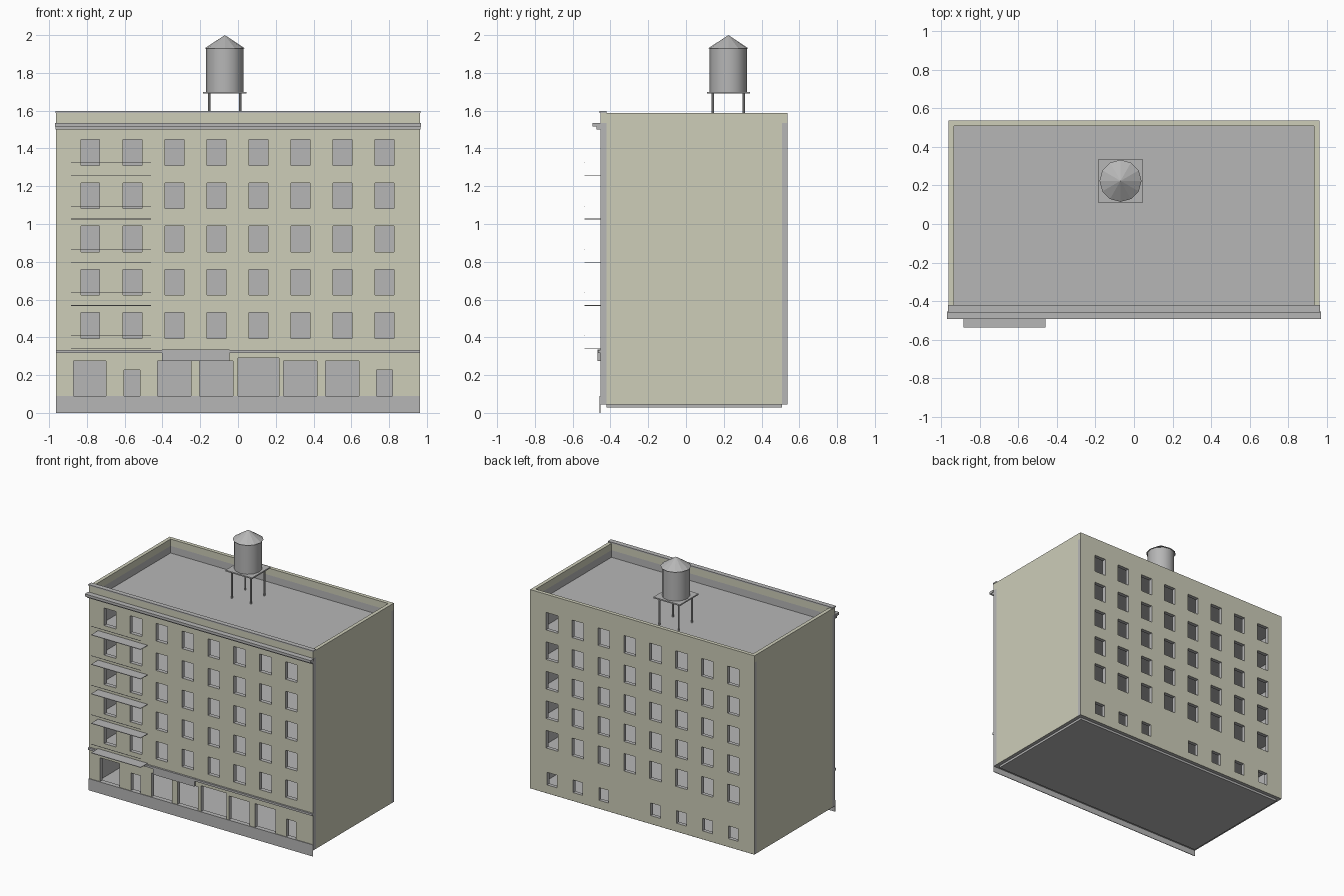
import bpy, bmesh, math
from mathutils import Vector

if "Cube" in bpy.data.objects:
    bpy.data.objects.remove(bpy.data.objects["Cube"])


def material(name, rgb):
    m = bpy.data.materials.new(name)
    m.diffuse_color = (*rgb, 1.0)
    m.use_nodes = True
    m.node_tree.nodes["Principled BSDF"].inputs["Base Color"].default_value = m.diffuse_color
    return m


BEIGE = material("beige_masonry", (0.61, 0.61, 0.485))
GRAY = material("plain_gray", (0.47, 0.47, 0.47))

# Main dimensions
X, XI = 0.963, 0.935            # outer and inner half width
YF, YFI = -0.453, -0.421        # front wall, outer and inner
YB, YBI = 0.537, 0.508          # back wall, outer and inner
Z0, Z1, ZTOP = 0.045, 1.535, 1.588
STOREY, ROOF = 0.23, 1.48
COLUMNS = [-0.782 + 0.2225 * i for i in range(8)]


def finish(name, bm, outward=None, mat=GRAY):
    """Make an object; with outward given, faces that way are beige, the rest gray."""
    bmesh.ops.recalc_face_normals(bm, faces=bm.faces)
    mesh = bpy.data.meshes.new(name)
    if outward is None:
        mesh.materials.append(mat)
    else:
        mesh.materials.append(GRAY)
        mesh.materials.append(BEIGE)
        for f in bm.faces:
            f.normal_update()
            f.material_index = int(f.normal.dot(Vector(outward)) > 0.9)
    bm.to_mesh(mesh)
    bm.free()
    ob = bpy.data.objects.new(name, mesh)
    bpy.context.collection.objects.link(ob)
    return ob


def box(name, x0, x1, y0, y1, z0, z1, mat=GRAY, outward=None):
    bm = bmesh.new()
    bmesh.ops.create_cube(bm, size=1)
    for v in bm.verts:
        v.co = ((x0 + x1) / 2 + v.co.x * (x1 - x0),
                (y0 + y1) / 2 + v.co.y * (y1 - y0),
                (z0 + z1) / 2 + v.co.z * (z1 - z0))
    return finish(name, bm, outward, mat)


def pierced_wall(name, y_out, y_in, holes):
    """Wall sheet with rectangular openings (x0, x1, z0, z1), extruded to its thickness."""
    xs = sorted({-X, X} | {round(v, 4) for h in holes for v in h[:2]})
    zs = sorted({Z0, Z1} | {round(v, 4) for h in holes for v in h[2:]})
    bm = bmesh.new()
    grid = [[bm.verts.new((x, y_out, z)) for z in zs] for x in xs]
    for i in range(len(xs) - 1):
        for j in range(len(zs) - 1):
            cx, cz = (xs[i] + xs[i + 1]) / 2, (zs[j] + zs[j + 1]) / 2
            if not any(a < cx < b and c < cz < d for a, b, c, d in holes):
                bm.faces.new((grid[i][j], grid[i + 1][j],
                              grid[i + 1][j + 1], grid[i][j + 1]))
    bmesh.ops.delete(bm, geom=[v for v in bm.verts if not v.link_faces], context='VERTS')
    res = bmesh.ops.extrude_face_region(bm, geom=bm.faces[:])
    for v in res["geom"]:
        if isinstance(v, bmesh.types.BMVert):
            v.co.y = y_in
    finish(name, bm, (0, math.copysign(1, y_out), 0))


# Upper windows, shared by front and back
upper = [(x - 0.05, x + 0.05, 0.395 + STOREY * r - 0.001 * r, 0.531 + STOREY * r - 0.001 * r)
         for x in COLUMNS for r in range(5)]

# Shop windows and doors on the street front
shops = [(-0.87, -0.70, 0.09, 0.275), (-0.603, -0.52, 0.09, 0.228),
         (-0.426, -0.25, 0.09, 0.275), (-0.203, -0.026, 0.09, 0.275),
         (0.0, 0.217, 0.09, 0.29), (0.241, 0.418, 0.09, 0.275),
         (0.463, 0.64, 0.09, 0.275), (0.733, 0.817, 0.09, 0.228)]

# Small ground windows at the back, one bay left blank
back_low = [(x - 0.042, x + 0.042, 0.11, 0.208) for i, x in enumerate(COLUMNS) if i != 4]

pierced_wall("front_wall", YF, YFI, upper + shops)
pierced_wall("back_wall", YB, YBI, upper + back_low)

# Plain side walls
for side, s in (("left", -1), ("right", 1)):
    a, b = sorted((s * XI, s * X))
    box(side + "_wall", a, b, YFI, YBI, Z0, Z1, outward=(s, 0, 0))
    box(side + "_parapet", a, b, YFI, YBI, Z1, ZTOP, BEIGE)
box("front_parapet", -X, X, YF, YFI, Z1, ZTOP, BEIGE)
box("back_parapet", -X, X, YBI, YB, Z1, ZTOP, BEIGE)

# Interior: floors, dividing wall, roof
box("ground_slab", -XI, XI, YFI, YBI, 0.028, 0.05)
for k in range(5):
    z = 0.335 + STOREY * k
    box(f"floor_{k + 1}", -XI, XI, YFI, YBI, z - 0.015, z)
box("roof", -XI, XI, YFI, YBI, ROOF - 0.015, ROOF)
box("dividing_wall", -XI, XI, 0.038, 0.048, 0.05, ROOF - 0.015)

# Street front trim
box("base_band", -X, X, YF - 0.005, YF, 0.0, 0.09)
box("belt_course", -X, X, YF - 0.014, YF, 0.318, 0.334)
box("sign_board", -0.403, -0.046, YF - 0.015, YF, 0.276, 0.335)
box("cornice_lower", -0.966, 0.966, YF - 0.02, YF, 1.50, 1.516)
box("cornice_upper", -0.97, 0.97, YF - 0.041, YF, 1.516, 1.536)
box("front_coping", -0.966, 0.966, YF - 0.006, YFI, ZTOP, 1.597)

# Fire escape landings with a thin rail above each
for k in range(5):
    z = 0.34 + 0.229 * k
    box(f"escape_landing_{k + 1}", -0.885, -0.46, -0.537, YF, z - 0.002, z + 0.002)
    box(f"escape_rail_{k + 1}", -0.885, -0.46, -0.537, -0.534, z + 0.066, z + 0.069)

# Water tank
TX, TY = -0.07, 0.224


def cone(name, r0, r1, z0, z1, sides, x=TX, y=TY):
    bm = bmesh.new()
    bmesh.ops.create_cone(bm, cap_ends=True, segments=sides, radius1=r0, radius2=r1, depth=z1 - z0)
    bmesh.ops.remove_doubles(bm, verts=bm.verts, dist=1e-5)
    bmesh.ops.translate(bm, verts=bm.verts, vec=(x, y, (z0 + z1) / 2))
    return finish(name, bm)


tank = cone("tank_barrel", 0.099, 0.099, 1.70, 1.93, 12)
cone("tank_roof", 0.109, 0.0, 1.928, 2.0, 12)
box("tank_platform", TX - 0.114, TX + 0.114, TY - 0.114, TY + 0.114, 1.69, 1.70)
for i, (sx, sy) in enumerate([(-1, -1), (1, -1), (-1, 1), (1, 1)]):
    cone(f"tank_leg_{i + 1}", 0.007, 0.007, ROOF, 1.69, 8, TX + sx * 0.082, TY + sy * 0.082)

# Round barrel shading with crisp rims
for p in tank.data.polygons:
    p.use_smooth = abs(p.normal.z) < 0.5
